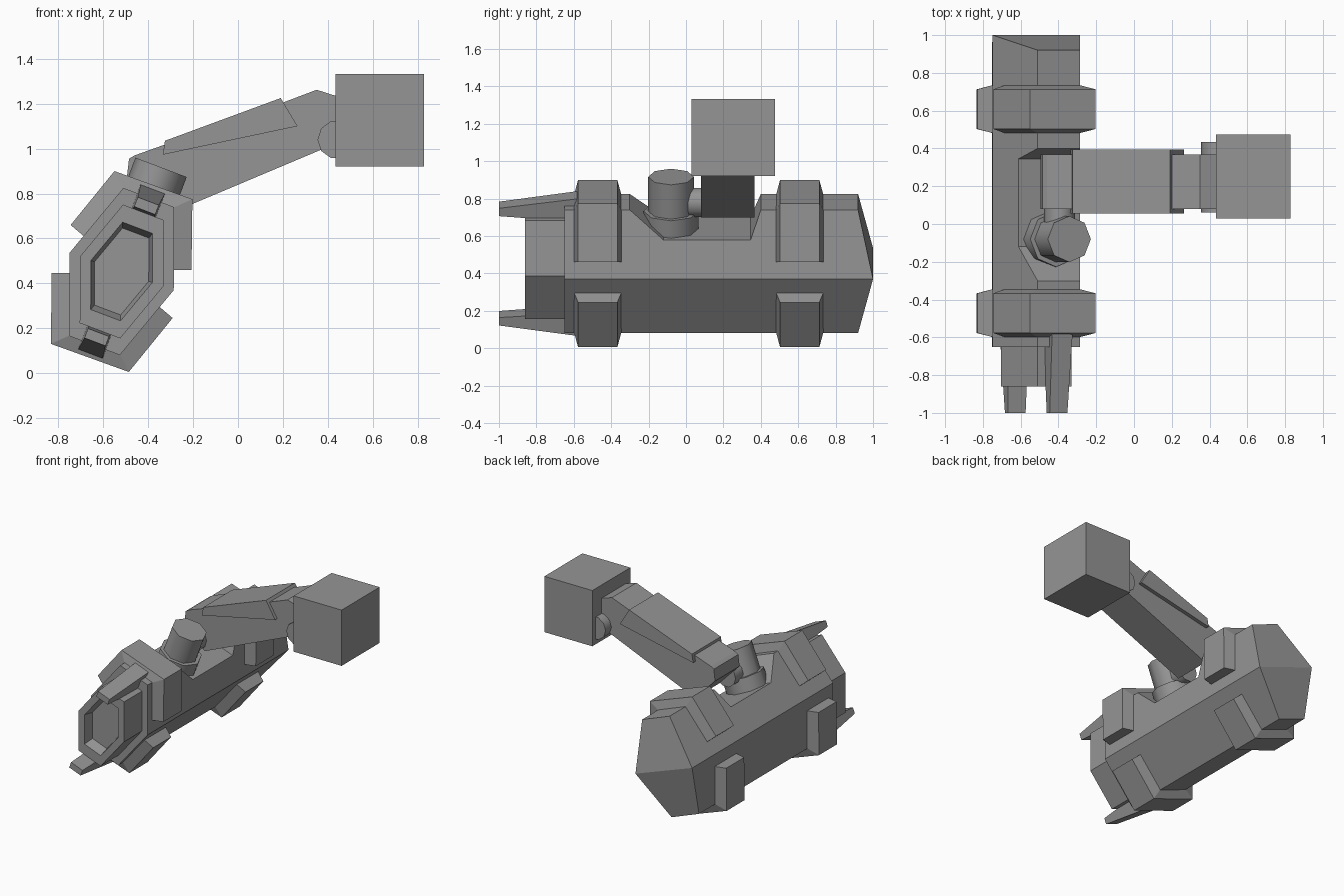
import bpy, bmesh, math
from mathutils import Vector, Matrix

cube = bpy.data.objects.get("Cube")
if cube:
    bpy.data.objects.remove(cube, do_unlink=True)

grey = bpy.data.materials.new("mid grey")
grey.use_nodes = True
grey.diffuse_color = (0.3, 0.3, 0.3, 1)
grey.node_tree.nodes["Principled BSDF"].inputs["Base Color"].default_value = (0.3, 0.3, 0.3, 1)

# Tilted body axis in the x-z plane: t runs across the top face, n points out of it
CX, CZ = -0.518, 0.453
T = Vector((0.935, 0, -0.354))
N = Vector((0.354, 0, 0.935))


def at(t, n, y):
    return Vector((CX, y, CZ)) + T * t + N * n


def finish(name, bm):
    bmesh.ops.recalc_face_normals(bm, faces=bm.faces)
    mesh = bpy.data.meshes.new(name)
    bm.to_mesh(mesh)
    bm.free()
    mesh.materials.append(grey)
    ob = bpy.data.objects.new(name, mesh)
    bpy.context.collection.objects.link(ob)
    return ob


def loft(name, rings, caps=(True, True)):
    """Skin a list of equally sized point rings."""
    bm = bmesh.new()
    vs = [[bm.verts.new(p) for p in r] for r in rings]
    k = len(vs[0])
    for a, b in zip(vs, vs[1:]):
        for i in range(k):
            j = (i + 1) % k
            bm.faces.new((a[i], a[j], b[j], b[i]))
    if caps[0]:
        bm.faces.new(vs[0])
    if caps[1]:
        bm.faces.new(vs[-1])
    else:  # folded end of a hexagon
        e = vs[-1]
        bm.faces.new((e[5], e[0], e[1], e[2]))
        bm.faces.new((e[2], e[3], e[4], e[5]))
    return finish(name, bm)


def prism(name, pts, y0, y1):
    return loft(name, [[(x, y, z) for x, z in pts] for y in (y0, y1)])


def cylinder(name, start, end, radius, sides, spin=0):
    start, end = Vector(start), Vector(end)
    axis = end - start
    u = (T if abs(axis.y) < 0.01 else Vector((1, 0, 0)))
    v = axis.normalized().cross(u)
    ring = [u * math.cos(a) * radius + v * math.sin(a) * radius
            for a in (math.tau * i / sides + spin for i in range(sides))]
    ob = loft(name, [[c + p for p in ring] for c in (start, end)])
    bpy.ops.object.select_all(action='DESELECT')
    ob.select_set(True)
    bpy.context.view_layer.objects.active = ob
    bpy.ops.object.shade_smooth_by_angle(angle=math.radians(50))
    return ob


# Hexagonal body with stepped, recessed nose and wedge-shaped tail
half = [(-0.51, 0.825), (-0.285, 0.74), (-0.286, 0.37)]
hexagon = half + [(2 * CX - x, 2 * CZ - z) for x, z in half]


def hex_ring(scale, y):
    return [(CX + (x - CX) * scale, y, CZ + (z - CZ) * scale) for x, z in hexagon]


tail = [(x, 1.0 if i in (2, 5) else 0.92, z) for i, (x, z) in enumerate(hexagon)]
body = loft("body", [hex_ring(0.52, -0.79), hex_ring(0.59, -0.86), hex_ring(0.8, -0.86),
                     hex_ring(0.8, -0.65), hex_ring(1, -0.65), tail], (True, False))

# Sloped notch cut across the top of the body
notch = [(-0.48, 0.5), (-0.12, 0.2), (0.345, 0.2), (0.455, 0.5)]
cutter = loft("notch_cutter", [[at(t, n, y) for y, n in notch] for t in (-0.6, 0.6)])
cutter.hide_render = True
mod = body.modifiers.new("notch", 'BOOLEAN')
mod.operation = 'DIFFERENCE'
mod.solver = 'EXACT'
mod.object = cutter
bpy.context.view_layer.objects.active = body
bpy.ops.object.modifier_apply(modifier=mod.name)
bpy.data.objects.remove(cutter, do_unlink=True)

# Bent clamps with bevelled sides, an upper and a lower one at each station
outer = [(-0.745, 0.66), (-0.55, 0.90), (-0.203, 0.775), (-0.207, 0.46)]
inner = [(-0.68, 0.605), (-0.508, 0.815), (-0.292, 0.735), (-0.292, 0.46)]
for place, yc in (("front", -0.472), ("rear", 0.608)):
    for side, flip in (("upper", 1), ("lower", -1)):
        rings = []
        for o, i in zip(outer, inner):
            ring = []
            for (x, z), w in ((i, -0.128), (o, -0.105), (o, 0.105), (i, 0.128)):
                ring.append((CX + flip * (x - CX), yc + w, CZ + flip * (z - CZ)))
            rings.append(ring)
        loft(f"{place}_{side}_clamp", rings)

# Tapered prongs at the nose
for side, flip in (("upper", 1), ("lower", -1)):
    rings = []
    for y, lo, hi, w in ((-1.0, 0.29, 0.335, 0.05), (-0.58, 0.26, 0.392, 0.058)):
        rings.append([at(flip * t, flip * n, y)
                      for t, n in ((-w, lo), (w, lo), (w, hi), (-w, hi))])
    loft(side + "_prong", rings)

# Swivel post standing in the notch, and its side pivot
cylinder("post_base", at(0, 0.19, -0.08), at(0, 0.30, -0.08), 0.147, 8)
cylinder("post_top", at(0, 0.29, -0.08), at(0, 0.496, -0.08), 0.122, 8)
cylinder("post_pivot", (-0.395, -0.02, 0.78), (-0.395, 0.10, 0.78), 0.082, 10)

# Arm, its cover, the end joint and the end block
arm = [(-0.495, 0.87), (-0.485, 0.955), (-0.46, 0.97), (0.2, 1.205), (0.35, 1.262),
       (0.45, 1.23), (0.45, 1.03), (0.37, 0.995), (-0.33, 0.70)]
prism("arm", arm, 0.08, 0.367)
cover = [(-0.325, 1.035), (0.19, 1.225), (0.265, 1.10), (-0.335, 0.973)]
prism("arm_cover", cover, 0.056, 0.395)
cylinder("end_joint", (0.44, 0.06, 1.04), (0.44, 0.435, 1.04), 0.086, 10)
block = [(0.435, 0.92), (0.828, 0.92), (0.828, 1.333), (0.435, 1.333)]
prism("end_block", block, 0.03, 0.475)
